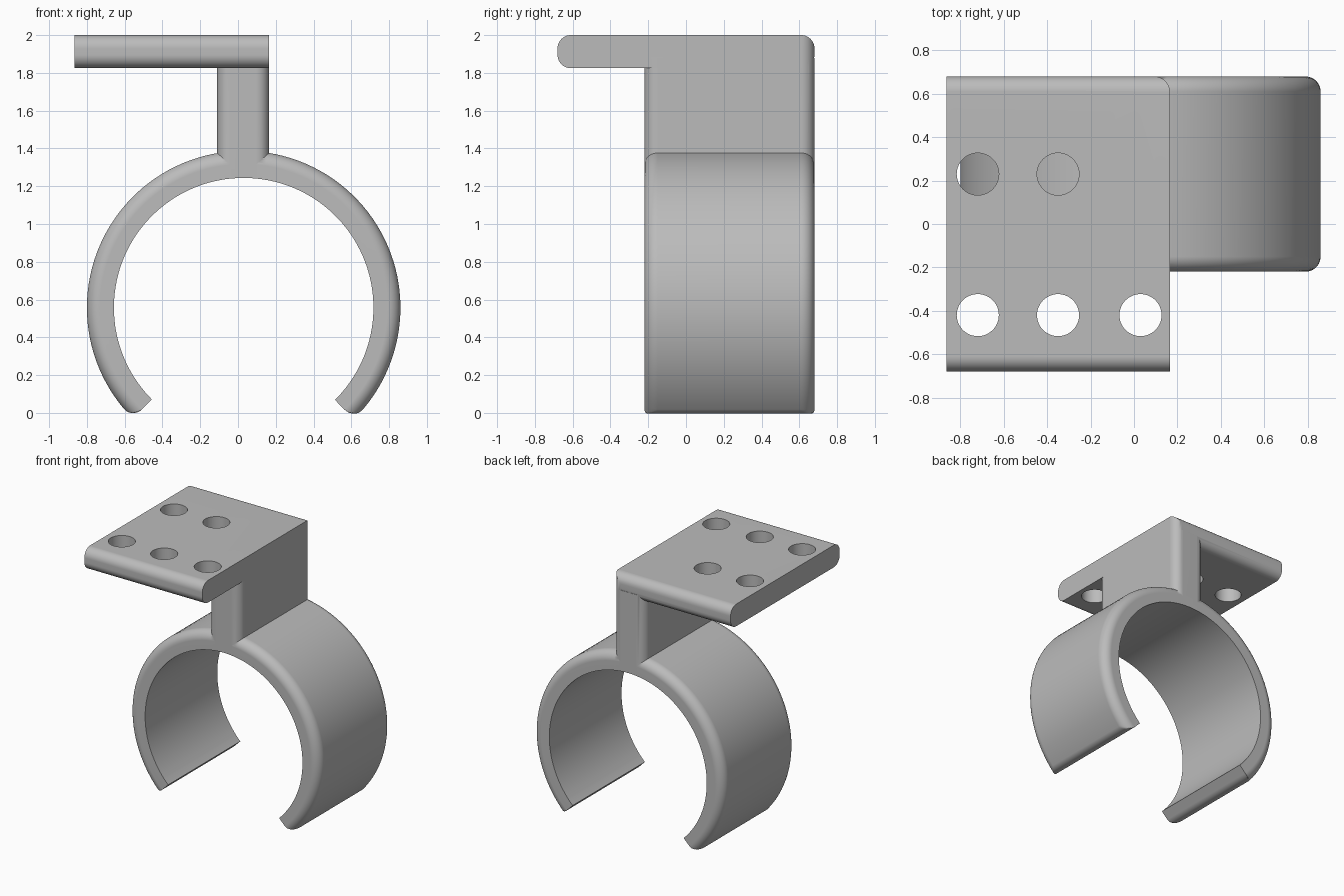
import bpy, bmesh
from math import sin, cos, pi, radians, sqrt
from mathutils import Vector

if "Cube" in bpy.data.objects:
    bpy.data.objects.remove(bpy.data.objects["Cube"])

FILLET = 0.07
grey = bpy.data.materials.new("plain grey")
grey.use_nodes = True
colour = (0.5, 0.5, 0.5, 1)
grey.diffuse_color = colour
grey.node_tree.nodes["Principled BSDF"].inputs["Base Color"].default_value = colour


def finish(name, bm):
    bmesh.ops.recalc_face_normals(bm, faces=bm.faces)
    mesh = bpy.data.meshes.new(name)
    bm.to_mesh(mesh)
    bm.free()
    mesh.materials.append(grey)
    ob = bpy.data.objects.new(name, mesh)
    bpy.context.collection.objects.link(ob)
    return ob


def rounded_rect(a0, a1, b0, b1, radii, steps=10):
    """Outline points; radii run anticlockwise from the low corner."""
    corners = ((a0, b0, 1, 1), (a1, b0, -1, 1), (a1, b1, -1, -1), (a0, b1, 1, -1))
    pts = []
    for i, ((a, b, sa, sb), r) in enumerate(zip(corners, radii)):
        if r == 0:
            pts.append((a, b))
            continue
        for k in range(steps + 1):
            t = pi + (i + k / steps) * pi / 2
            pts.append((a + sa * r + r * cos(t), b + sb * r + r * sin(t)))
    return pts


def extrude(name, points, direction):
    bm = bmesh.new()
    face = bm.faces.new([bm.verts.new(p) for p in points])
    top = bmesh.ops.extrude_face_region(bm, geom=[face])["geom"]
    verts = [g for g in top if isinstance(g, bmesh.types.BMVert)]
    bmesh.ops.translate(bm, vec=Vector(direction), verts=verts)
    return finish(name, bm)


def combine(target, other, operation):
    bpy.context.view_layer.objects.active = target
    mod = target.modifiers.new(operation.lower(), "BOOLEAN")
    mod.operation, mod.solver, mod.object = operation, "EXACT", other
    bpy.ops.object.modifier_apply(modifier=mod.name)
    bpy.data.objects.remove(other)


# Mounting plate: rounded front and back ends, one rounded plan corner
X0, X1, BACK = -0.865, 0.165, 0.68
plate = extrude("mounting_plate",
                [(X0, y, z) for y, z in rounded_rect(-0.68, BACK, 1.825, 2, [FILLET] * 4)],
                (X1 - X0, 0, 0))
plan = rounded_rect(X0 - 0.1, X1, -0.8, BACK, (0, 0, FILLET, 0))
combine(plate, extrude("plan_cutter", [(x, y, 1.7) for x, y in plan], (0, 0, 0.5)), "INTERSECT")

# Screw holes
for x, y in ((-0.72, 0.23), (-0.35, 0.23), (-0.72, -0.42), (-0.35, -0.42), (0.03, -0.42)):
    circle = [(x + 0.097 * cos(k * pi / 24), y + 0.097 * sin(k * pi / 24), 1.7) for k in range(48)]
    combine(plate, extrude("hole_cutter", circle, (0, 0, 0.5)), "DIFFERENCE")

# Stem between plate and ring
stem_plan = rounded_rect(-0.11, X1, -0.22, BACK, [FILLET] * 4)
stem = extrude("stem", [(x, y, 1.28) for x, y in stem_plan], (0, 0, 0.6))

# Open ring: section swept round the centre, outer edges and both tips rounded
OUTER, INNER, CX, CZ = 0.83, 0.687, 0.03, 0.557
START, END = radians(-45.3), radians(225)
section = rounded_rect(-0.22, BACK, INNER, OUTER, (0, 0, FILLET, FILLET))
tip = FILLET / OUTER
ease = [tip * (1 - cos(k * pi / 20)) for k in range(10)]
arc = [START + tip + (END - START - 2 * tip) * k / 90 for k in range(91)]
angles = [START + e for e in ease] + arc + [END - e for e in reversed(ease)]
bm = bmesh.new()
rings = []
for a in angles:
    s = min(a - START, END - a) * OUTER
    drop = FILLET - sqrt(max(0, FILLET ** 2 - max(0, FILLET - s) ** 2))
    loop = []
    for y, r in section:
        r = min(r, OUTER - drop)
        loop.append(bm.verts.new((CX + r * cos(a), y, CZ + r * sin(a))))
    rings.append(loop)
n = len(section)
for p, q in zip(rings, rings[1:]):
    for i in range(n):
        j = (i + 1) % n
        bm.faces.new((p[i], p[j], q[j], q[i]))
bm.faces.new(rings[0])
bm.faces.new(rings[-1])
bmesh.ops.remove_doubles(bm, verts=bm.verts, dist=0.00005)
ring = finish("open_ring", bm)

# Join into one solid clip with crisp edges
combine(ring, stem, "UNION")
combine(ring, plate, "UNION")
ring.name = ring.data.name = "pipe_clip"
bpy.ops.object.select_all(action="DESELECT")
ring.select_set(True)
bpy.context.view_layer.objects.active = ring
bpy.ops.object.shade_smooth_by_angle(angle=radians(30))
weighted = ring.modifiers.new("even shading", "WEIGHTED_NORMAL")
weighted.keep_sharp = True
